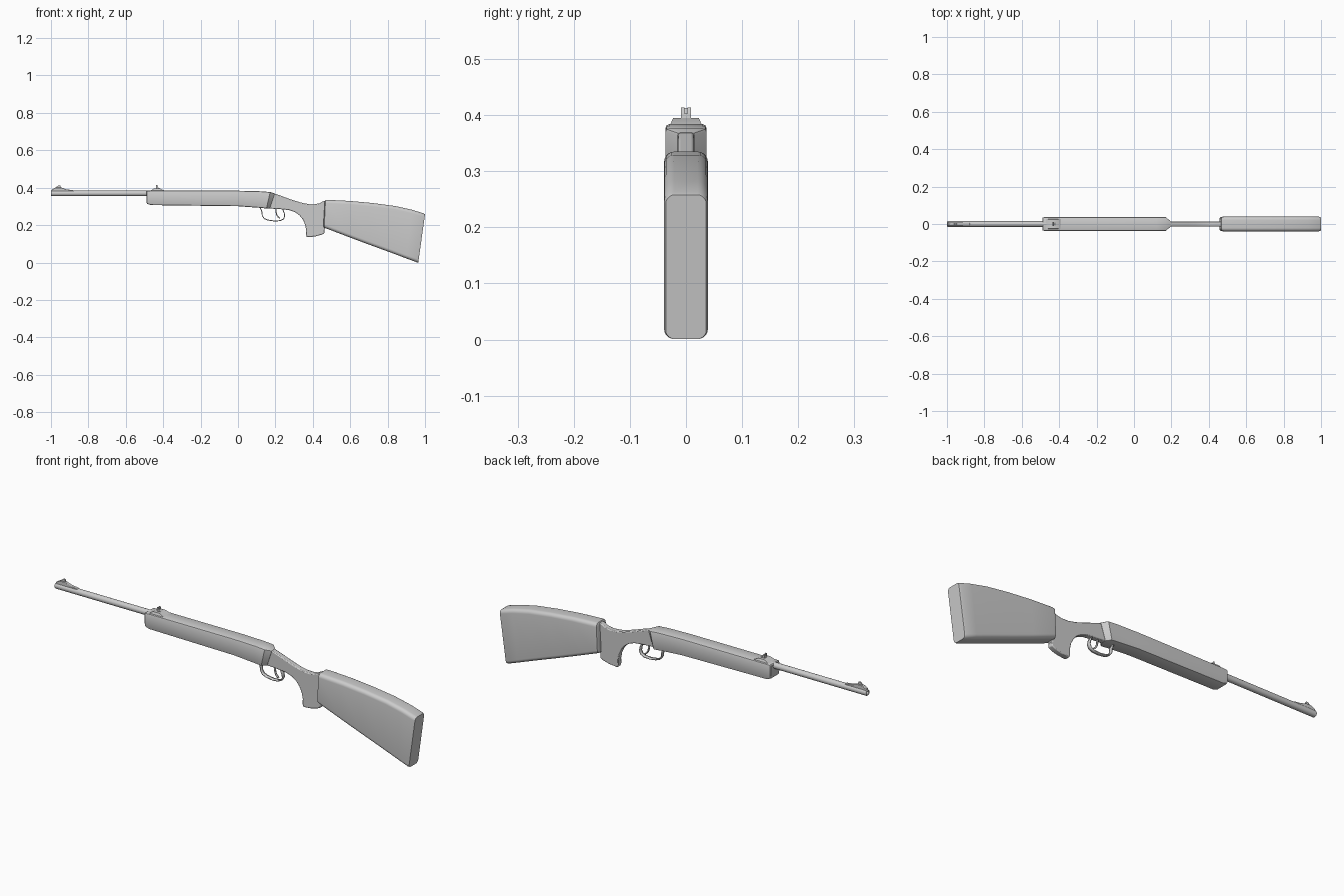
import bpy, bmesh, math
from mathutils import Vector


def finish(name, bm, angle=30):
    bmesh.ops.remove_doubles(bm, verts=bm.verts, dist=1e-5)
    bmesh.ops.recalc_face_normals(bm, faces=bm.faces)
    me = bpy.data.meshes.new(name)
    bm.to_mesh(me)
    bm.free()
    ob = bpy.data.objects.new(name, me)
    bpy.context.collection.objects.link(ob)
    bpy.ops.object.select_all(action='DESELECT')
    ob.select_set(True)
    bpy.context.view_layer.objects.active = ob
    bpy.ops.object.shade_smooth_by_angle(angle=math.radians(angle))
    return ob


def loft(name, sections, segs):
    """Sections: x_top, z_top, x_bottom, z_bottom, half width, corner radius."""
    bm = bmesh.new()
    rings = []
    for xt, zt, xb, zb, hw, r in sections:
        top, bot = Vector((xt, 0, zt)), Vector((xb, 0, zb))
        up = (top - bot).normalized()
        h = (top - bot).length
        ring = []
        for k, (cy, ct) in enumerate([(hw - r, h - r), (r - hw, h - r), (r - hw, r), (hw - r, r)]):
            for i in range(segs + 1):
                a = math.pi / 2 * (k + i / segs)
                p = bot + up * (ct + r * math.sin(a))
                ring.append(bm.verts.new((p.x, cy + r * math.cos(a), p.z)))
        rings.append(ring)
    n = len(rings[0])
    for a, b in zip(rings, rings[1:]):
        for i in range(n):
            bm.faces.new((a[i], a[(i + 1) % n], b[(i + 1) % n], b[i]))
    bm.faces.new(rings[0])
    bm.faces.new(rings[-1])
    return finish(name, bm)


def plate(name, profile, y0, y1, bevel=0.0):
    """Side profile (x, z) extruded from y0 to y1."""
    bm = bmesh.new()
    f = bm.faces.new([bm.verts.new((x, y0, z)) for x, z in profile])
    g = bmesh.ops.extrude_face_region(bm, geom=[f])
    bmesh.ops.translate(bm, vec=(0, y1 - y0, 0),
                        verts=[v for v in g['geom'] if isinstance(v, bmesh.types.BMVert)])
    ob = finish(name, bm)
    if bevel:
        m = ob.modifiers.new('edge', 'BEVEL')
        m.width, m.segments, m.limit_method = bevel, 2, 'ANGLE'
        m.angle_limit = math.radians(50)
    return ob


def strip(name, path, hw, thick):
    """Bent metal strip following an (x, z) path."""
    bm = bmesh.new()
    rows = [[bm.verts.new((x, y, z)) for y in (-hw, hw)] for x, z in path]
    for a, b in zip(rows, rows[1:]):
        bm.faces.new((a[0], a[1], b[1], b[0]))
    ob = finish(name, bm, 40)
    m = ob.modifiers.new('thickness', 'SOLIDIFY')
    m.thickness, m.offset = thick, 0
    return ob


# Barrel with a recessed bore at the muzzle
bm = bmesh.new()
profile = [(-0.7, 0.0), (-0.97, 0.0), (-0.97, 0.008), (-0.997, 0.008), (-1.0, 0.011),
           (-1.0, 0.013), (-0.997, 0.015), (-0.45, 0.015), (-0.45, 0.0)][1:]
vs = [bm.verts.new((x, 0, 0.37 + r)) for x, r in profile]
es = [bm.edges.new(p) for p in zip(vs, vs[1:])]
bmesh.ops.spin(bm, geom=vs + es, cent=(0, 0, 0.37), axis=(1, 0, 0),
               angle=2 * math.pi, steps=20, use_merge=True)
finish('barrel', bm)

# Fore-end and receiver, narrowing to the wrist at the slanted rear
loft('fore_end', [
    (-0.49, 0.379, -0.49, 0.325, 0.033, 0.006),
    (-0.486, 0.383, -0.486, 0.314, 0.036, 0.007),
    (-0.465, 0.384, -0.465, 0.307, 0.0365, 0.007),
    (0.0, 0.384, 0.0, 0.301, 0.0365, 0.007),
    (0.12, 0.381, 0.11, 0.293, 0.0365, 0.007),
    (0.172, 0.377, 0.152, 0.289, 0.0365, 0.007),
    (0.196, 0.369, 0.17, 0.288, 0.015, 0.005)], 2)

# Wrist and pistol grip
plate('grip', [
    (0.19, 0.37), (0.235, 0.355), (0.285, 0.337), (0.335, 0.321), (0.375, 0.313),
    (0.41, 0.312), (0.435, 0.317), (0.455, 0.328), (0.475, 0.333), (0.47, 0.19),
    (0.462, 0.178), (0.464, 0.158), (0.445, 0.148), (0.41, 0.139), (0.368, 0.135),
    (0.363, 0.15), (0.364, 0.175), (0.358, 0.205), (0.345, 0.232), (0.328, 0.253),
    (0.305, 0.269), (0.275, 0.28), (0.23, 0.285), (0.165, 0.289)], -0.014, 0.014, 0.004)

# Shoulder stock with rounded edges
loft('stock', [
    (0.464, 0.329, 0.456, 0.192, 0.029, 0.014),
    (0.468, 0.335, 0.461, 0.186, 0.037, 0.018),
    (0.48, 0.335, 0.475, 0.181, 0.039, 0.018),
    (0.6, 0.329, 0.585, 0.139, 0.039, 0.018),
    (0.72, 0.318, 0.70, 0.096, 0.039, 0.018),
    (0.84, 0.302, 0.815, 0.054, 0.039, 0.018),
    (0.93, 0.282, 0.90, 0.022, 0.039, 0.018),
    (0.992, 0.263, 0.957, 0.001, 0.039, 0.018),
    (1.0, 0.258, 0.964, 0.001, 0.036, 0.016)], 5)

# Trigger and guard
strip('trigger_guard', [
    (0.118, 0.296), (0.128, 0.27), (0.13, 0.25), (0.14, 0.235), (0.16, 0.227), (0.195, 0.222),
    (0.225, 0.224), (0.243, 0.233), (0.25, 0.248), (0.247, 0.265), (0.238, 0.288)], 0.009, 0.005)
strip('trigger', [
    (0.205, 0.292), (0.203, 0.275), (0.206, 0.258), (0.214, 0.244), (0.224, 0.237)], 0.004, 0.006)

# Front sight ramp and bead
plate('front_sight_ramp', [
    (-0.998, 0.38), (-0.995, 0.39), (-0.975, 0.401), (-0.945, 0.401),
    (-0.92, 0.392), (-0.878, 0.386), (-0.878, 0.38)], -0.008, 0.008, 0.002)
plate('front_sight_blade', [
    (-0.982, 0.395), (-0.96, 0.413), (-0.95, 0.413), (-0.945, 0.395)], -0.003, 0.003)

# Rear sight base: a low block with sloping sides
bm = bmesh.new()
low, high = [[bm.verts.new((x, s * y, z)) for x in xs for s in (-1, 1)]
             for xs, y, z in (((-0.475, -0.385), 0.029, 0.381), ((-0.45, -0.415), 0.023, 0.395))]
bmesh.ops.convex_hull(bm, input=low + high)
finish('rear_sight_base', bm)

# Rear sight leaf with a notch between two posts
plate('rear_sight_leaf', [(-0.44, 0.393), (-0.438, 0.403), (-0.428, 0.403), (-0.415, 0.393)],
      -0.009, 0.009)
for side, s in (('left', 1), ('right', -1)):
    plate('rear_sight_post_' + side,
          [(-0.438, 0.402), (-0.438, 0.414), (-0.432, 0.414), (-0.428, 0.402)],
          s * 0.003, s * 0.009)
